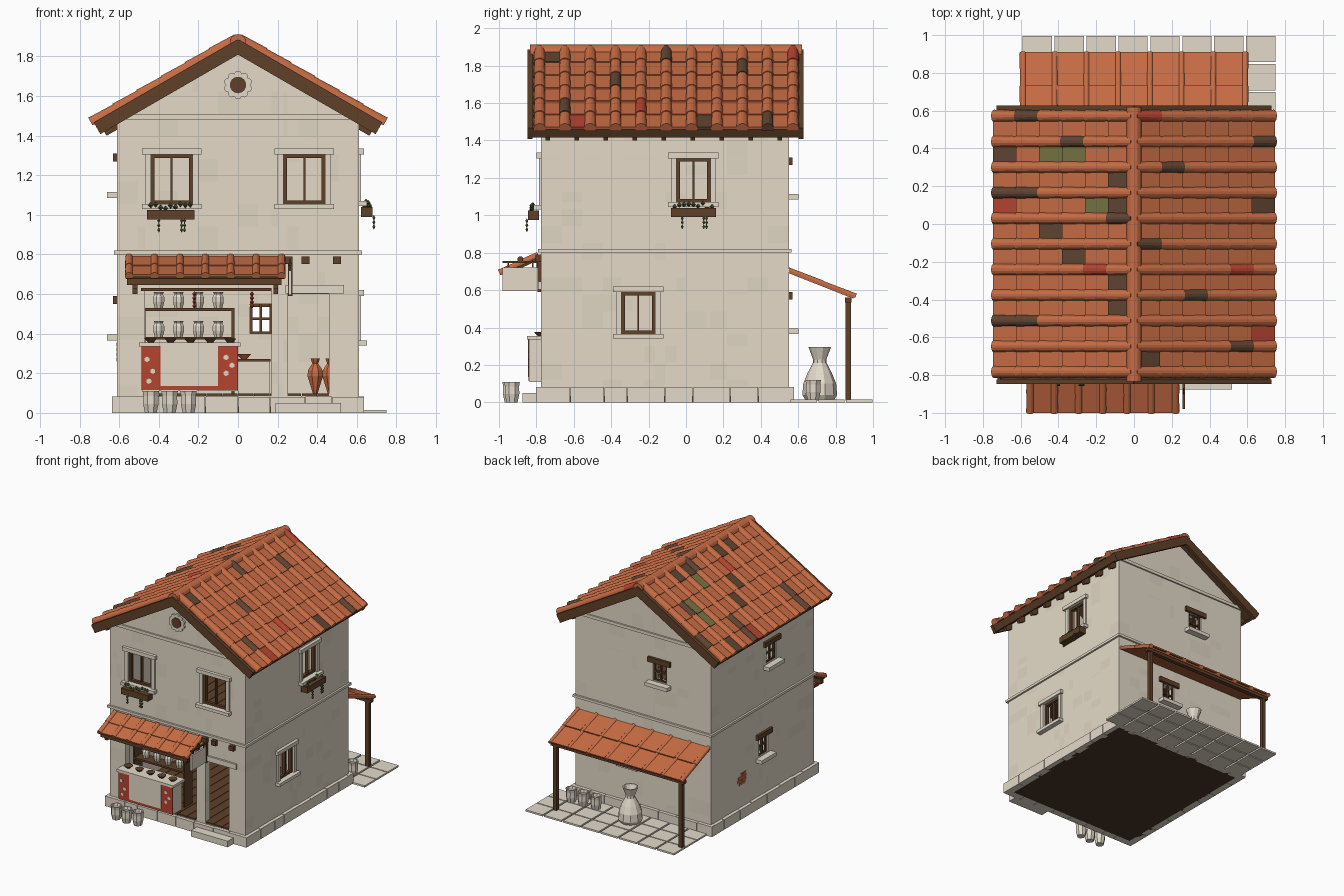
import bpy, bmesh, math, random
from mathutils import Matrix, Vector
random.seed(4)
if "Cube" in bpy.data.objects:
    bpy.data.objects.remove(bpy.data.objects["Cube"])
COLOURS = {
    "plaster": (0.78, 0.70, 0.58), "plaster_shade": (0.74, 0.66, 0.54), "stone": (0.77, 0.70, 0.59),
    "terracotta": (0.57, 0.15, 0.058), "dark_tile": (0.115, 0.058, 0.032), "red": (0.46, 0.058, 0.03),
    "moss": (0.18, 0.17, 0.055), "wood": (0.115, 0.052, 0.022), "dark_floor": (0.07, 0.035, 0.02),
    "leaf": (0.08, 0.10, 0.035)}
MATS, PARTS = {}, []
for key, rgb in COLOURS.items():
    m = MATS[key] = bpy.data.materials.new(key)
    m.use_nodes = True
    m.diffuse_color = (*rgb, 1)
    m.node_tree.nodes["Principled BSDF"].inputs["Base Color"].default_value = (*rgb, 1)
def T(x, y, z):
    return Matrix.Translation((x, y, z))
def R(deg, axis):
    return Matrix.Rotation(math.radians(deg), 4, axis)
class Part:
    """Collects shapes into one named mesh object."""
    def __init__(self, name, mat="plaster", mtx=Matrix(), shell=0):
        self.name, self.mat, self.mtx, self.shell = name, mat, mtx, shell
        self.bm, self.slots = bmesh.new(), {}
        PARTS.append(self)
    def face(self, verts, mat=None):
        self.bm.faces.new(verts).material_index = self.slots.setdefault(mat or self.mat, len(self.slots))
    def box(self, x0, x1, y0, y1, z0, z1, mat=None, mtx=Matrix()):
        v = [self.bm.verts.new(self.mtx @ mtx @ Vector((x, y, z))) for x in (x0, x1) for y in (y0, y1) for z in (z0, z1)]
        for q in ("0132", "4576", "0154", "2376", "0264", "1375"):
            self.face([v[int(c)] for c in q], mat)
        return self
    def bars(self, xs, half, *rest):
        for x in xs:
            self.box(x - half, x + half, *rest)
        return self
    def lathe(self, profile, sides=8, mat=None, mtx=Matrix(), at=((0, 0, 0),)):
        turn = [(i + .5) * 2 * math.pi / sides for i in range(sides)]
        for M in [self.mtx @ T(*pt) @ mtx for pt in at]:
            rings = [[self.bm.verts.new(M @ Vector((r * math.cos(t), r * math.sin(t), z))) for t in turn] for r, z in profile]
            for a, b in zip(rings, rings[1:]):
                for i in range(sides):
                    self.face([a[i - 1], a[i], b[i], b[i - 1]], mat)
            self.face(rings[0], mat)
            self.face(rings[-1], mat)
        return self
    def cut(self, co, no, **keep):
        geom = self.bm.verts[:] + self.bm.edges[:] + self.bm.faces[:]
        bmesh.ops.bisect_plane(self.bm, geom=geom, plane_co=co, plane_no=no, **keep)
# Wall frames: local x runs along the wall, -y points outward
W, YF, YB = 0.61, -0.775, 0.55
WALL = {"front": T(0, YF, 0), "right": T(W, 0, 0) @ R(90, "Z"),
        "back": T(0, YB, 0) @ R(180, "Z"), "left": T(-W, 0, 0) @ R(-90, "Z")}
BIG = [("front", -.44, -.23, 1.055, 1.305), ("front", .23, .44, 1.055, 1.305),
       ("right", -.05, .13, 1.07, 1.305), ("right", -.345, -.165, .365, .59)]
SMALL = [("back", .09, .21, 1.12, 1.27), ("back", -.17, -.06, .40, .55),
         ("left", .165, .285, 1.12, 1.27), ("left", .07, .18, .40, .55)]
DOORS = [("front", -.47, .17, .085, .62), ("front", .25, .46, .085, .60)]
SPAN = {"front": (-.609, .609, 1.85), "back": (-.609, .609, 1.85), "right": (YF, YB, 1.49), "left": (-YB, -YF, 1.49)}
# Plastered walls with openings and faint repair patches
for side, (u0, u1, top) in SPAN.items():
    holes = [h[1:] for h in BIG + SMALL + DOORS if h[0] == side]
    p = Part(side + "_wall", shell=0.06)
    us = sorted({u0 + (u1 - u0) * i / 12 for i in range(13)} | {u for h in holes for u in h[:2]})
    vs = sorted({.03 + (top - .03) * i / 16 for i in range(17)} | {v for h in holes for v in h[2:]})
    for a, b in zip(us, us[1:]):
        for c, d in zip(vs, vs[1:]):
            if not any(h[0] < (a + b) / 2 < h[1] and h[2] < (c + d) / 2 < h[3] for h in holes):
                quad = [p.bm.verts.new(WALL[side] @ Vector((x, 0, z))) for x, z in ((a, c), (b, c), (b, d), (a, d))]
                p.face(quad, "plaster_shade" if random.random() < .12 else "plaster")
    bmesh.ops.remove_doubles(p.bm, verts=p.bm.verts, dist=1e-5)
    for s in (.5, -.5) if top > 1.6 else ():
        p.cut((0, 0, 1.85), (s, 0, .866), clear_outer=True)
# Plank floors, string course, gable ledges, plinth blocks
Part("base", "dark_floor").box(-.6, .6, -.765, .54, .0, .075)
planks = [-.52 + i * .08 for i in range(14)]
Part("lower_planks", "wood").bars(planks, .038, -.772, .5, .07, .097)
Part("upper_planks", "wood").box(-.58, .58, -.74, .52, .775, .792).bars(planks, .038, -.74, .52, .785, .8)
course, plinth = Part("string_course"), Part("plinth", "stone")
for side, (u0, u1, top) in SPAN.items():
    course.mtx = plinth.mtx = WALL[side]
    course.box(u0 - .014, u1 + .014, -.015, .01, .8, .82)
    if top > 1.6:
        course.box(u0, u1, -.012, .01, 1.48, 1.505)
    cuts = [u0 - .027 + (u1 - u0 + .054) * (i + (random.uniform(-.2, .2) if 0 < i < 8 else 0)) / 8 for i in range(9)]
    for a, b in zip(cuts, cuts[1:]):
        plinth.box(a + .0015, b - .0015, -.027, .03, 0, random.uniform(.079, .084))
# Framed windows with stone surrounds
for n, (side, a, b, c, d) in enumerate(BIG):
    p = Part(f"window_{n + 1}", "stone", WALL[side])
    p.box(a - .045, b + .045, -.025, .02, d, d + .03).box(a - .045, b + .045, -.04, .02, c - .025, c)
    p.bars((a - .015, b + .015), .015, -.012, .03, c, d).bars((a + .009, b - .009), .009, .005, .03, c, d, "wood")
    p.box(a, b, .005, .03, c, c + .018, "wood").box(a, b, .005, .03, d - .018, d, "wood")
    p.bars(((a + b) / 2,), .005, .005, .03, c, d, "wood")
# Small barred windows with timber lintels
for n, (side, a, b, c, d) in enumerate(SMALL):
    p = Part(f"small_window_{n + 1}", "wood", WALL[side]).box(a - .04, b + .04, -.02, .03, d, d + .04)
    p.box(a - .04, b + .04, -.052, .03, c - .035, c - .005, "stone")
    p.bars((a + .006, (a + b) / 2, b - .006), .006, .01, .025, c, d)
    p.box(a, b, .01, .025, c, c + .012).box(a, b, .01, .025, (c + d) / 2 - .006, (c + d) / 2 + .006)
# Flower boxes with trailing plants
for name, side, u, z in (("front", "front", -.34, .975), ("side", "right", .04, .99)):
    p = Part(name + "_flower_box", "wood", WALL[side]).box(u - .12, u + .12, -.07, -.012, z, z + .05)
    tufts = [(u - .1 + i * .025, random.uniform(-.055, -.03), z + random.uniform(.05, .08)) for i in range(9)]
    trails = [(u + x, -.076, z - .005 - k * .023) for x in (-.06, .055, .07) for k in range(3)]
    p.lathe([(.002, -.014), (.014, 0), (.002, .014)], 5, "leaf", at=tufts)
    p.lathe([(.001, -.013), (.011, 0), (.001, .013)], 4, "leaf", at=trails)
# Gable rosette, beam ends and exposed brick patch
p = Part("rosette", "stone", WALL["front"] @ T(0, 0, 1.655)).lathe([(.042, -.01), (.042, .022)], 14, "wood", R(90, "X"))
for i in range(10):
    p.lathe([(.019, -.01), (.019, .016)], 10, mtx=R(36 * i, "Y") @ T(0, 0, .053) @ R(90, "X"))
Part("beam_ends", "wood", WALL["front"]).bars((.255, .34, .5), .02, -.03, .01, .752, .79)
p = Part("brick_patch", "terracotta", WALL["left"])
for i, (x, w) in enumerate(((-.15, .02), (-.16, .03), (-.15, .0275), (-.14, .0175))):
    p.bars((x - w, x + w), w - .002, -.004, .01, .26 + i * .025, .28 + i * .025)
# Tiling: local x runs down the slope, y across, z is the normal
def tiles(p, length, rows, ys, r, rise=.008, covers={}, pans={}):
    L, half = length / rows, abs(ys[1] - ys[0]) * .42
    for row in range(rows):
        for c, y in enumerate(ys):
            p.lathe([(r * .86, 0), (r, L + .008)], 14, covers.get((c, row)), T(row * L, y, rise) @ R(90, "Y"))
        for c, mid in enumerate((a + b) / 2 for a, b in zip(ys, ys[1:])):
            p.box(0, L + .008, mid - half, mid + half, -.004, rise + .004, pans.get((c, row)), T(row * L, 0, 0) @ R(-3, "Y"))
    p.cut(p.mtx @ Vector((0, 0, -.004)), p.mtx.to_3x3() @ Vector((0, 0, 1)), clear_inner=True)
def marks(dark, red, moss=""):
    """Two-digit codes of column and row for odd coloured tiles."""
    return {(int(k[0]), int(k[1])): m for m, s in (("dark_tile", dark), ("red", red), ("moss", moss)) for k in s.split()}
# Main roof
ODD = {1: (marks("15 21 50 72 94", "00 64"), marks("35 90", "85")),
       -1: (marks("04 12 34 35 40 84 85", "61"), marks("15 20 30 43 52 60 70", "35", "12 13 31"))}
for s, label in ((1, "right"), (-1, "left")):
    M = T(0, 0, 1.88) @ R(0 if s > 0 else 180, "Z") @ R(30, "Y")
    tiles(Part(label + "_roof_tiles", "terracotta", M), .842, 6, [(.572 - .1355 * i) * s for i in range(11)], .033, .008, *ODD[s])
    p = Part(label + "_roof_deck", "wood", M)
    lo, hi = sorted((-.84 * s, .62 * s))
    p.box(0, .83, lo, hi, -.045, -.002).box(.815, .835, lo, hi, -.055, .0)
    for y in (-.835 * s, .615 * s):
        p.box(0, .838, y - .013, y + .013, -.062, .006)
    for y in [(-.74 + i * .155) * s for i in range(9)]:
        p.box(.66, .815, y - .012, y + .012, -.085, -.04)
Part("ridge_tiles", "terracotta").lathe([(.042, -.835), (.042, .62)], 14, mtx=T(0, 0, 1.87) @ R(-90, "X"))
# Shop awning
p = Part("front_awning", "terracotta", T(-.165, -.785, .78) @ R(-90, "Z") @ R(25, "Y"))
tiles(p, .222, 2, [-.385 + i * .1283 for i in range(7)], .021)
p.box(0, .215, -.4, .4, -.016, .0, "wood")
p = Part("front_awning_frame", "wood").box(-.56, .22, -.965, -.935, .645, .682).box(-.49, .17, -.79, -.76, .615, .63)
p.bars((-.52, .19), .012, -.955, -.77, .625, .648).bars((-.52, .19), .012, -.8, -.775, .6, .76)
# Rear lean-to and paving
p = Part("rear_awning", "terracotta", T(0, .545, .705) @ R(90, "Z") @ R(21.5, "Y"))
tiles(p, .38, 2, [-.588 + i * .168 for i in range(8)], .018, .002)
p.box(0, .38, -.6, .6, -.012, .0)
p = Part("rear_awning_frame", "wood").box(-.6, .6, .85, .885, .535, .56).bars((-.565, .565), .016, .852, .882, .01, .54)
p = Part("paving", "stone")
for y in (.56, .708, .8565):
    p.bars([-.512 + i * .169 for i in range(8)], .0775, y, y + .14, 0, .014)
# Steps, counter and sign
Part("doorway_stone", "stone").box(.19, .52, -.875, -.8, 0, .05).box(.24, .535, -.79, -.76, .602, .645)
p = Part("counter").box(-.485, .0, -.837, -.72, .11, .34).box(-.5, .012, -.85, -.7, .335, .355)
p.box(-.488, .0, -.842, -.83, .115, .335, "red").box(-.39, -.1, -.846, -.83, .135, .336)
spots = [(x, -.84, z) for x, z in ((-.45, .16), (-.43, .21), (-.46, .27), (-.06, .2), (-.03, .24), (-.06, .28))]
p.lathe([(.014, 0), (.014, .005)], 6, mtx=R(90, "X"), at=spots)
p.lathe([(.015, 0), (.034, .02), (.028, .02)], 8, "dark_tile", at=[(-.44 + i * .1, -.78, .355) for i in range(5)])
p = Part("hanging_sign").box(.256, .27, -.98, -.79, .595, .72).box(.256, .27, -.98, -.775, .745, .756, "wood")
p.box(.252, .274, -.795, -.775, .59, .77, "wood").lathe([(.016, 0), (.016, .006)], 8, "wood", T(.26, -.885, .765) @ R(90, "Y"))
p.box(.26, .266, -.954, -.946, .72, .745, "wood").box(.26, .266, -.824, -.816, .72, .745, "wood")
# Pottery
JAR = [(.032, 0), (.042, .045), (.041, .085), (.045, .11), (.036, .11), (.03, .09)]
URN = [(.075, 0), (.093, .03), (.088, .09), (.066, .145), (.037, .2), (.036, .22), (.06, .285), (.05, .285), (.026, .22)]
AMPHORA = [(.012, 0), (.022, .03), (.042, .09), (.04, .12), (.016, .155), (.026, .18)]
Part("front_jars", "stone").lathe(JAR, at=((-.44, -.935, 0), (-.345, -.94, 0), (-.25, -.93, 0)))
Part("rear_jars", "stone").lathe(JAR, at=((.555, .68, .01), (.45, .68, .01), (.335, .68, .01)))
Part("large_urn", "stone").lathe(URN, 10, at=((0, .715, .01),))
Part("amphorae", "terracotta").lathe(AMPHORA, at=((.39, .35, .095), (.465, .4, .095)))
# Shop shelves, hanging strings and table
p = Part("shelves", "wood").bars((-.475, -.025), .007, -.66, -.56, .09, .53)
for z in (.37, .515):
    p.box(-.48, -.02, -.66, -.56, z, z + .014)
    p.lathe([(.022, 0), (.03, .03), (.03, .055), (.022, .07), (.028, .08)], 8, "stone",
            at=[(x, -.61, z + .014) for x in (-.4, -.3, -.2, -.1)])
Part("hanging_strings", "red").lathe([(.003, -.012), (.013, 0), (.003, .012)], 6,
                                     at=[(x, -.71, .6 - k * .02) for x in (-.22, .07) for k in range(4)])
p = Part("table").box(0, .16, .33, .48, .09, .26).box(-.01, .165, .32, .485, .26, .272, "wood")
p.lathe([(.015, 0), (.04, .025), (.03, .025)], 8, "terracotta", at=((.03, .4, .272),))
# Turn every part into an object
for p in PARTS:
    if not p.shell:
        bmesh.ops.recalc_face_normals(p.bm, faces=p.bm.faces)
    mesh = bpy.data.meshes.new(p.name)
    p.bm.to_mesh(mesh)
    for slot in p.slots:
        mesh.materials.append(MATS[slot])
    ob = bpy.data.objects.new(p.name, mesh)
    bpy.context.collection.objects.link(ob)
    if p.shell:
        solid = ob.modifiers.new("thickness", "SOLIDIFY")
        solid.thickness, solid.offset = p.shell, -1
